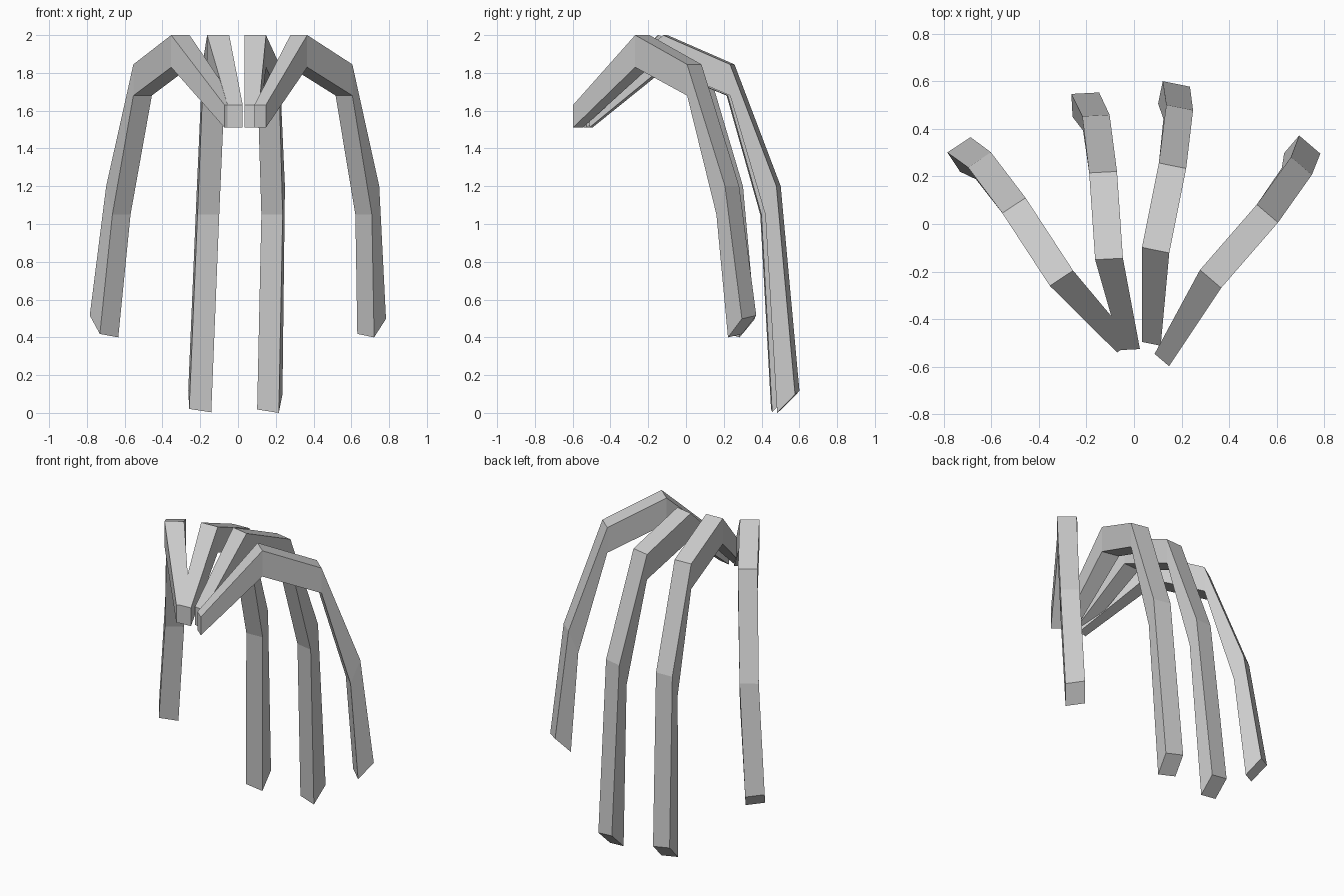
import bpy, bmesh
from math import cos, sin, radians
from mathutils import Vector

if "Cube" in bpy.data.objects:
    bpy.data.objects.remove(bpy.data.objects["Cube"])

# Stations from root to tip: (width, outer z, inner z, inward shift of inner edge)
STATIONS = [
    (0.080, 1.63, 1.51, 0.0),
    (0.117, 2.00, 1.83, 0.0),
    (0.117, 1.845, 1.68, 0.0),
    (0.115, 1.20, 1.05, 0.06),
]


def bent_leg(name, yaw, tip_z, path):
    """Square bar swept along the outer-edge path; yaw turns its width axis."""
    a = radians(yaw)
    side = Vector((cos(a), sin(a), 0))
    ahead = Vector((-sin(a), cos(a), 0))
    stations = STATIONS + [(0.117, tip_z + 0.098, tip_z, 0.097)]
    bm = bmesh.new()
    rings = []
    for i, ((x, y), (w, zo, zi, shift)) in enumerate(zip(path, stations)):
        half = side * (w / 2)
        if i == len(path) - 1:
            half.z = -0.009          # slightly slanted tip
        outer = Vector((x, y, zo))
        inner = Vector((x, y, zi)) - ahead * shift
        rings.append([bm.verts.new(p) for p in
                      (outer - half, outer + half, inner + half, inner - half)])
    for r, s in zip(rings, rings[1:]):
        for k in range(4):
            n = (k + 1) % 4
            bm.faces.new((r[k], r[n], s[n], s[k]))
    bm.faces.new(rings[0])
    bm.faces.new(rings[-1])
    bmesh.ops.recalc_face_normals(bm, faces=bm.faces)
    mesh = bpy.data.meshes.new(name)
    bm.to_mesh(mesh)
    bm.free()
    bpy.context.collection.objects.link(bpy.data.objects.new(name, mesh))


# Outer pair (short) and middle pair (long)
bent_leg("outer_left_leg", 33.4, 0.409,
         [(-0.038, -0.518), (-0.305, -0.228), (-0.505, 0.078), (-0.65, 0.27), (-0.736, 0.333)])
bent_leg("middle_left_leg", 3, 0.012,
         [(-0.015, -0.528), (-0.105, -0.147), (-0.13, 0.218), (-0.16, 0.456), (-0.205, 0.55)])
bent_leg("middle_right_leg", -11.5, 0.009,
         [(0.073, -0.504), (0.091, -0.11), (0.162, 0.245), (0.192, 0.49), (0.178, 0.589)])
bent_leg("outer_right_leg", -40.5, 0.409,
         [(0.117, -0.572), (0.322, -0.231), (0.561, 0.044), (0.704, 0.244), (0.739, 0.334)])
